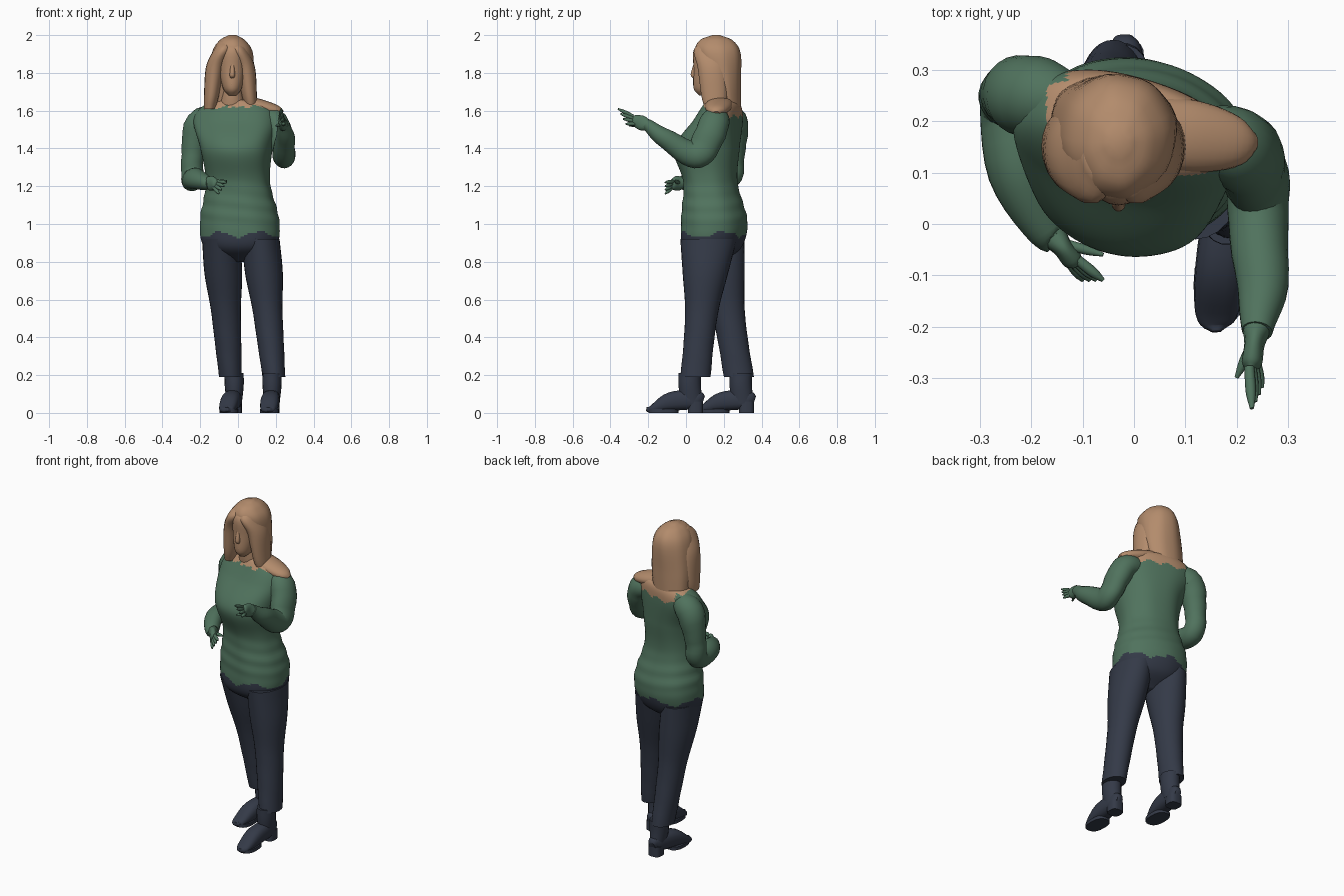
import bpy, bmesh, math
from mathutils import Vector, Matrix

if "Cube" in bpy.data.objects:
    bpy.data.objects.remove(bpy.data.objects["Cube"])


def material(name, rgb):
    made = bpy.data.materials.new(name)
    made.use_nodes = True
    made.diffuse_color = (*rgb, 1)
    made.node_tree.nodes["Principled BSDF"].inputs["Base Color"].default_value = (*rgb, 1)
    return made


tan = material("warm tan", (.45, .26, .15))
green = material("moss green", (.08, .17, .11))
navy = material("dark navy", (.034, .042, .064))


def spline(stations, steps):
    """Smooth the stations with a Catmull-Rom curve."""
    points = [Vector(p) for p in stations]
    points = [points[0] * 2 - points[1], *points, points[-1] * 2 - points[-2]]
    smooth = []
    for a, b, c, d in zip(points, points[1:], points[2:], points[3:]):
        for k in range(steps):
            t = k / steps
            smooth.append((b * 2 + (c - a) * t + (a * 2 - b * 5 + c * 4 - d) * t * t
                           + (b * 3 - a - c * 3 + d) * t ** 3) / 2)
    return smooth + [points[-2]]


def superellipse(angle, power):
    x, y = math.cos(angle), math.sin(angle)
    return [math.copysign(abs(n) ** (2 / power), n) for n in (x, y)]


def no_ripple(angle, z):
    return 0


def loft(name, stations, mats, rule=None, level=True, sides=20, steps=5,
         power=2, twist=0, ref=(1, 0, 0), ripple=no_ripple):
    """Skin ellipses (x, y, z, half width, half depth), level or across the path."""
    path = spline(stations, steps)
    centres = [Vector(p[:3]) for p in path]
    mesh = bmesh.new()
    turn = Matrix.Rotation(math.radians(twist), 3, 'Z')
    rings, across, along = [], turn @ Vector(ref), turn @ Vector((0, 1, 0))
    for i, (p, centre) in enumerate(zip(path, centres)):
        if not level:
            tangent = (centres[min(i + 1, len(path) - 1)] - centres[max(i - 1, 0)]).normalized()
            across = (across - tangent * across.dot(tangent)).normalized()
            along = tangent.cross(across)
        ring = []
        for k in range(sides):
            angle = math.tau * k / sides
            x, y = superellipse(angle, power)
            offset = across * x * abs(p[3]) + along * y * abs(p[4])
            ring.append(mesh.verts.new(centre + offset * (1 + ripple(angle, centre.z))))
        rings.append(ring)
    for low, high in zip(rings, rings[1:]):
        for k in range(sides):
            j = (k + 1) % sides
            mesh.faces.new((low[k], low[j], high[j], high[k]))
    mesh.faces.new(rings[0][::-1])
    mesh.faces.new(rings[-1])
    bmesh.ops.recalc_face_normals(mesh, faces=mesh.faces)
    if rule:
        for face in mesh.faces:
            face.material_index = rule(face.calc_center_median())
    data = bpy.data.meshes.new(name)
    mesh.to_mesh(data)
    mesh.free()
    part = bpy.data.objects.new(name, data)
    bpy.context.collection.objects.link(part)
    for mat in mats:
        data.materials.append(mat)
    bpy.ops.object.select_all(action='DESELECT')
    part.select_set(True)
    bpy.context.view_layer.objects.active = part
    bpy.ops.object.shade_smooth_by_angle(angle=math.radians(50))


# Torso: trousers below a wavy hem, bare skin above an off-shoulder neckline
def torso_colour(centre):
    angle = math.atan2(centre.y - .14, centre.x)
    hem = .945 + .015 * math.sin(5 * angle) + .005 * math.sin(13 * angle)
    neckline = 1.62 + .01 * math.sin(9 * angle)
    if centre.y > .2 and centre.x > -.13:
        neckline -= .05
    if centre.z < hem:
        return 2
    return 0 if centre.z > neckline and centre.x > -.17 else 1


def waist_folds(angle, z):
    near_waist = math.exp(-((z - 1.1) / .09) ** 2)
    return .014 * near_waist * math.sin(z * 80 + 2 * math.cos(angle)) + .006 * math.sin(7 * angle + z * 9)


loft("torso", [
    (.01, .14, .8, .06, .05), (.01, .14, .88, .19, .15), (.01, .15, 1.02, .21, .17),
    (0, .13, 1.22, .17, .14), (-.01, .11, 1.4, .19, .17), (-.02, .17, 1.55, .22, .12),
    (-.01, .19, 1.63, .17, .09), (-.02, .18, 1.66, .06, .06)], [tan, green, navy],
    torso_colour, sides=72, steps=14, power=2.2, ripple=waist_folds, twist=-14)
loft("left_shoulder_skin", [(.03, .18, 1.64, .07, .04), (.12, .17, 1.62, .07, .04),
                            (.2, .16, 1.6, .05, .03), (.23, .16, 1.58, .02, .02)],
     [tan], level=False, ref=(0, 1, 0))
loft("neck", [(-.03, .18, 1.58, .08, .07), (-.03, .16, 1.66, .06, .06),
              (-.03, .16, 1.74, .05, .06)], [tan])

# Head: face, nose and lips inside long straight hair
loft("face", [(-.03, .1, 1.68, .02, .03), (-.03, .11, 1.72, .05, .07), (-.03, .12, 1.82, .07, .08),
              (-.03, .13, 1.92, .07, .09), (-.03, .14, 1.97, .04, .05)], [tan], sides=24)
loft("nose", [(-.03, .05, 1.85, .01, .01), (-.03, .04, 1.79, .014, .016),
              (-.03, .05, 1.77, .01, .01)], [tan], sides=10)
loft("lips", [(-.03, .05, 1.76, .01, .006), (-.03, .05, 1.74, .02, .012),
              (-.03, .05, 1.73, .01, .006)], [tan], sides=10)


def strands(angle, z):
    return .012 * math.sin(8 * angle)


loft("hair", [(-.05, .22, 1.61, .11, .07), (-.04, .2, 1.74, .12, .09), (-.03, .17, 1.9, .11, .12),
              (-.03, .16, 1.97, .07, .09), (-.03, .16, 2, .02, .02)],
     [tan], sides=32, ripple=strands)
for label, side in (("right", -1), ("left", 1)):
    # Each lock sweeps outward from the parting to the shoulder
    lock = [(.11, .15, 1.61, .03, .05), (.1, .15, 1.68, .04, .07), (.08, .14, 1.83, .05, .08),
            (.04, .13, 1.92, .05, .09), (.02, .15, 1.97, .04, .06)]
    loft(label + "_hair_lock", [(side * x - .04, *rest) for x, *rest in lock], [tan], sides=18)


# Arms: left raised forward, right bent across the waist
def sleeve_folds(angle, z):
    return .03 * math.sin(z * 70 + angle)


loft("left_sleeve", [
    (.1, .16, 1.56, .06, .06), (.2, .15, 1.53, .07, .08), (.24, .09, 1.4, .06, .08),
    (.24, .03, 1.37, .06, .07), (.25, -.12, 1.46, .05, .05), (.24, -.21, 1.53, .03, .03)],
    [green], level=False, sides=24, ripple=sleeve_folds)
loft("right_sleeve", [
    (-.1, .22, 1.56, .05, .06), (-.2, .25, 1.53, .08, .08), (-.24, .25, 1.36, .06, .06),
    (-.24, .23, 1.24, .06, .06), (-.23, .1, 1.24, .05, .06), (-.17, -.01, 1.22, .04, .04),
    (-.15, -.03, 1.22, .02, .03)],
    [green], level=False, sides=24, ripple=sleeve_folds)


# Hands: a flat palm, a thumb and four fingers fanned across the knuckles
def finger(name, start, middle, tip):
    loft(name, [(*start, .01, .01), (*middle, .01, .01), (*tip, .004, .004)],
         [green], level=False, sides=8)


def hand(label, wrist, knuckles, reach, fan, thumb, ref):
    wrist, knuckles, reach, fan, thumb = map(Vector, (wrist, knuckles, reach, fan, thumb))
    loft(label + "_palm", [(*wrist, .03, .03), (*wrist.lerp(knuckles, .5), .02, .04),
                           (*knuckles, .02, .03), (*wrist.lerp(knuckles, 1.2), .01, .02)],
         [green], level=False, ref=ref, sides=14)
    base = wrist.lerp(knuckles, .3)
    finger(label + "_thumb", base, base.lerp(thumb, .6), thumb)
    for n in range(4):
        spread = fan * (n / 1.5 - 1)
        finger(f"{label}_finger_{n + 1}", knuckles + spread * .5,
               knuckles + reach * .6 + spread * .8, knuckles + reach + spread)


hand("left_hand", wrist=(.24, -.2, 1.52), knuckles=(.23, -.27, 1.55), reach=(.01, -.07, .02),
     fan=(.01, .02, -.04), thumb=(.2, -.3, 1.52), ref=(1, 0, 0))
hand("right_hand", wrist=(-.16, -.02, 1.22), knuckles=(-.12, -.07, 1.21), reach=(.04, -.04, -.02),
     fan=(-.02, 0, -.03), thumb=(-.06, -.06, 1.23), ref=(1, 1, 0))


# Trouser legs: swelling from cuff to a hip tucked inside the hem
def creases(angle, z):
    return .02 * math.sin(z * 45 + 2 * angle) * max(0, .7 - z)


def leg(label, cuff, hip):
    cuff, hip = Vector(cuff), Vector(hip)
    shape = [(0, .06, .08), (.25, .07, .08), (.5, .08, .09), (.75, .1, .12), (1, .1, .15)]
    loft(label + "_trouser_leg", [(*cuff.lerp(hip, t), width, depth) for t, width, depth in shape],
         [navy], sides=28, ripple=creases)


leg("left", cuff=(.19, .05, .19), hip=(.12, .12, .92))
leg("right", cuff=(-.04, .28, .19), hip=(-.09, .16, .92))


# Boots: shaft, foot, heel block and sole
def boot(label, x, y, skew):
    loft(label + "_boot_shaft", [(x, y, .21, .05, .06), (x, y, .14, .05, .06),
                                 (x, y + .01, .05, .04, .06)], [navy], sides=18)
    loft(label + "_boot_foot", [
        (x, y + .07, .06, .02, .03), (x, y + .03, .07, .04, .05),
        (x - skew / 2, y - .1, .06, .05, .05), (x - skew, y - .2, .02, .04, .02),
        (x - skew, y - .23, .02, .01, .01)], [navy], level=False, sides=18, power=2.5)
    loft(label + "_boot_heel", [(x, y + .03, 0, .04, .04), (x, y + .03, .06, .04, .04)],
         [navy], sides=18, steps=1, power=3)
    ball = (x - skew * .7, y - .14)
    loft(label + "_boot_sole", [(*ball, 0, .05, .08), (*ball, .02, .05, .08)],
         [navy], sides=18, steps=1, power=2.5)


boot("left", x=.18, y=.02, skew=.02)
boot("right", x=-.02, y=.29, skew=.04)
